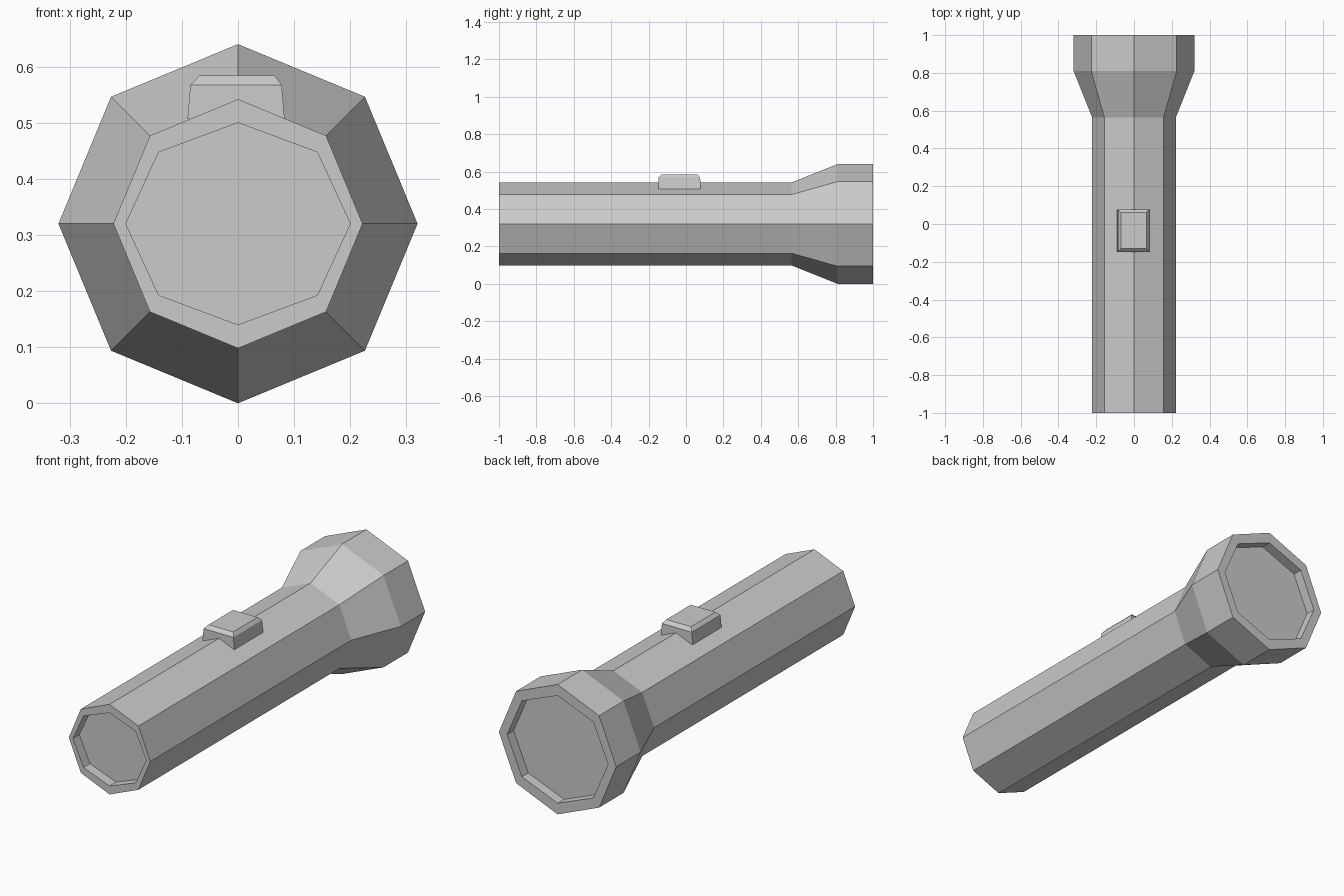
import bpy
from math import cos, sin, pi

if "Cube" in bpy.data.objects:
    bpy.data.objects.remove(bpy.data.objects["Cube"])


def loft(name, rings):
    """Skin equal-length point rings in order and cap both ends."""
    n = len(rings[0])
    verts = [p for ring in rings for p in ring]
    faces = [tuple(range(n))[::-1],
             tuple(range((len(rings) - 1) * n, len(rings) * n))]
    for k in range(len(rings) - 1):
        for i in range(n):
            j = (i + 1) % n
            faces.append((k * n + i, k * n + j, (k + 1) * n + j, (k + 1) * n + i))
    mesh = bpy.data.meshes.new(name)
    mesh.from_pydata(verts, [], faces)
    mesh.update()
    obj = bpy.data.objects.new(name, mesh)
    bpy.context.collection.objects.link(obj)
    return obj


def octagon(y, rx, rz):
    # ordered so that the ring faces +y
    return [(rx * cos(-i * pi / 4), y, 0.32 + rz * sin(-i * pi / 4)) for i in range(8)]


def rectangle(z, x0, x1, y0, y1):
    return [(x0, y0, z), (x1, y0, z), (x1, y1, z), (x0, y1, z)]


# Barrel, flared head and the recesses at tail and lens, in one closed profile
loft("torch_body", [octagon(*s) for s in (
    (-0.95, 0.20, 0.18),
    (-1.00, 0.20, 0.18),
    (-1.00, 0.222, 0.222),
    (0.565, 0.222, 0.222),
    (0.81, 0.32, 0.32),
    (1.00, 0.32, 0.32),
    (1.00, 0.275, 0.265),
    (0.95, 0.275, 0.265),
)])

# Slide switch with chamfered top
loft("switch", [rectangle(*s) for s in (
    (0.507, -0.090, 0.083, -0.148, 0.077),
    (0.567, -0.085, 0.078, -0.147, 0.076),
    (0.584, -0.069, 0.065, -0.130, 0.060),
)])
